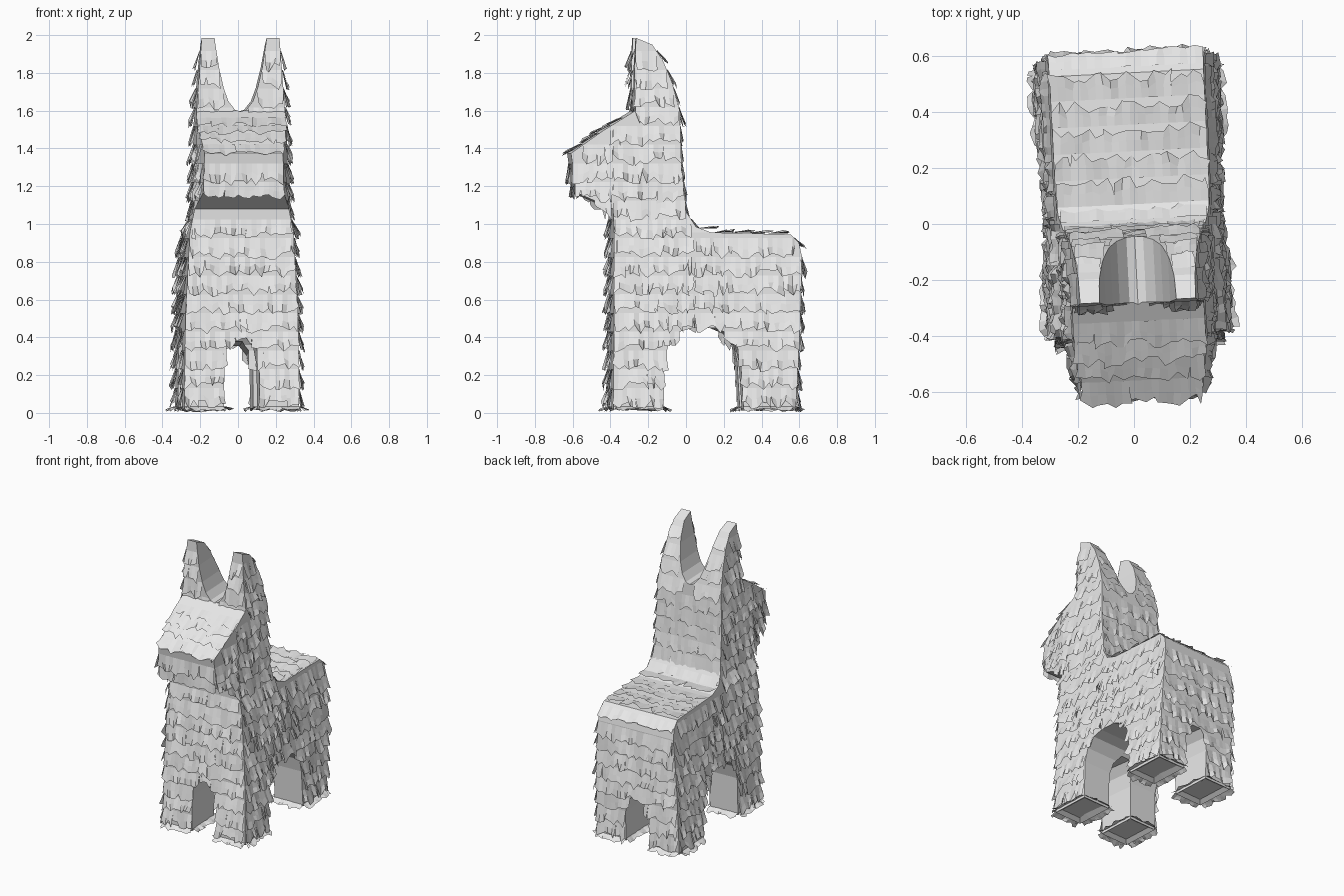
import bpy, bmesh, random
from mathutils import Vector
from mathutils.bvhtree import BVHTree

random.seed(4)
cube = bpy.data.objects.get("Cube")
if cube:
    bpy.data.objects.remove(cube)

paper = bpy.data.materials.new("grey paper")
paper.use_nodes = True
grey = (0.8, 0.8, 0.8, 1)
paper.diffuse_color = grey
paper.node_tree.nodes["Principled BSDF"].inputs["Base Color"].default_value = grey
TURN = 0.05  # the animal stands slightly turned


def add_object(name, bm):
    mesh = bpy.data.meshes.new(name)
    bm.to_mesh(mesh)
    bm.free()
    mesh.materials.append(paper)
    ob = bpy.data.objects.new(name, mesh)
    ob.rotation_euler.z = TURN
    bpy.context.collection.objects.link(ob)
    return ob


def prism(points, place, lo, hi):
    """Closed prism: place(u, v, w) maps the profile and depth to a position."""
    bm = bmesh.new()
    ends = [[bm.verts.new(place(u, v, w)) for u, v in points] for w in (lo, hi)]
    count = len(points)
    for ring in ends:
        bm.faces.new(ring)
    for i in range(count):
        j = (i + 1) % count
        bm.faces.new((ends[0][i], ends[0][j], ends[1][j], ends[1][i]))
    bmesh.ops.recalc_face_normals(bm, faces=bm.faces)
    return bm


def slice_at(bm, co, no):
    geom = bm.verts[:] + bm.edges[:] + bm.faces[:]
    cut = bmesh.ops.bisect_plane(bm, geom=geom, plane_co=co, plane_no=no)["geom_cut"]
    return [g for g in cut if isinstance(g, bmesh.types.BMEdge)]


def lerp_table(table, z):
    for (z0, a), (z1, b) in zip(table, table[1:]):
        if z <= z1:
            return a + (b - a) * (z - z0) / (z1 - z0)
    return table[-1][1]


# Body: side profile as (y, z), with the arch between front and back legs
profile = [
    (-0.40, 0.02), (-0.135, 0.02), (-0.13, 0.28), (-0.105, 0.37), (-0.05, 0.43),
    (0.02, 0.45), (0.14, 0.45), (0.21, 0.42), (0.255, 0.36), (0.275, 0.27),
    (0.29, 0.02), (0.565, 0.02), (0.59, 0.5), (0.60, 0.83), (0.585, 0.9),
    (0.54, 0.945), (0.12, 0.955), (0.04, 0.985), (-0.01, 1.06), (-0.035, 1.3),
    (-0.045, 1.6), (-0.085, 1.75), (-0.135, 1.87), (-0.19, 1.95), (-0.275, 1.985),
    (-0.285, 1.8), (-0.28, 1.6), (-0.45, 1.495), (-0.62, 1.375), (-0.59, 1.165),
    (-0.40, 1.08), (-0.395, 0.95),
]
bm = prism(profile, lambda y, z, x: (x, y, z), -1, 1)
bmesh.ops.triangulate(bm, faces=bm.faces)
for z in (0.5, 0.955, 1.08, 1.6):
    slice_at(bm, (0, 0, z), (0, 0, 1))
slice_at(bm, (0, -0.4, 0), (0, 1, 0))

# Taper the width with height, and narrow the muzzle
widths = [(0, 0.305), (0.5, 0.3), (0.955, 0.275), (1.08, 0.25), (1.6, 0.235), (2, 0.205)]
for v in bm.verts:
    muzzle = max(0, min(1, (-0.4 - v.co.y) / 0.2))
    v.co.x *= lerp_table(widths, v.co.z) * (1 - 0.14 * muzzle)
bmesh.ops.triangulate(bm, faces=bm.faces)
body = add_object("body", bm)

# Arch between left and right legs, lower towards the back
arch = [(-0.095, -0.1), (0.095, -0.1), (0.092, 0.27), (0.075, 0.37), (0.035, 0.43),
        (-0.035, 0.43), (-0.075, 0.37), (-0.092, 0.27)]
leg_gap = add_object("leg_gap_cutter", prism(
    arch, lambda x, z, y: (x, y, z * (0.92 - 0.17 * y)), -0.8, 0.8))

# Rounded notch between the ears
side = [(0.03, 1.605), (0.065, 1.65), (0.09, 1.72), (0.115, 1.83), (0.135, 1.96), (0.15, 2.1)]
notch = [(0, 1.595)] + side + [(-x, z) for x, z in reversed(side)]
ear_gap = add_object("ear_gap_cutter", prism(notch, lambda x, z, y: (x, y, z), -0.8, 0.8))

for cutter in (leg_gap, ear_gap):
    cutter.hide_render = True
    cutter.hide_viewport = True
    mod = body.modifiers.new("cut", "BOOLEAN")
    mod.operation = "DIFFERENCE"
    mod.solver = "EXACT"
    mod.object = cutter
bpy.context.view_layer.update()
cut_mesh = bpy.data.meshes.new_from_object(
    body.evaluated_get(bpy.context.evaluated_depsgraph_get()))
body.modifiers.clear()
body.data = cut_mesh
for cutter in (leg_gap, ear_gap):
    bpy.data.objects.remove(cutter)

# Recessed soles
bm = bmesh.new()
bm.from_mesh(cut_mesh)
bmesh.ops.remove_doubles(bm, verts=bm.verts, dist=0.0005)
soles = [f for f in bm.faces if f.normal.z < -0.9 and f.calc_center_median().z < 0.03]
bmesh.ops.inset_region(bm, faces=soles, thickness=0.04, depth=-0.02)
bm.to_mesh(cut_mesh)
bm.normal_update()
tree = BVHTree.FromBMesh(bm)


def fringe_row(out, co, no, accept, tip, slack=0.038, cell=0.027):
    """Crumpled paper strip with a torn hem, where a plane crosses the body."""
    sliced = bm.copy()
    edges = slice_at(sliced, co, no)
    sliced.normal_update()
    for e in edges:
        if not e.link_faces or e.calc_length() < 0.006:
            continue
        n = e.link_faces[0].normal.copy()
        a, b = (v.co.copy() for v in e.verts)
        if not accept(n, (a + b) / 2):
            continue
        count = max(1, round((b - a).length / cell))
        previous = None
        for i in range(count + 1):
            top = a.lerp(b, i / count) + n * random.uniform(0.001, 0.006)
            drop = tip(n)
            # Shorten paper that would hang free below an edge
            while tree.find_nearest(top + drop)[3] > slack:
                drop *= 0.7
            shift = (b - a).normalized() * random.uniform(-0.01, 0.01)
            column = [top, top + drop * 0.55, top + drop + shift]
            for c in column:
                c.z = max(c.z, 0.001)
            current = [out.verts.new(c) for c in column]
            if previous:
                for j in range(2):
                    out.faces.new((previous[j], current[j], current[j + 1], previous[j + 1]))
            previous = current
    sliced.free()


def outside(n, c):
    """Leave the leg arches, ear notch and underside bare."""
    return -0.5 < n.z < 0.95 and tree.ray_cast(c + n * 0.01, n)[0] is None


def hang(n):
    """Paper droops down the surface, lying flatter on the neck and snout."""
    down = Vector((0, 0, -1))
    down = (down - n * down.dot(n)).normalized()
    flat = n.z > 0.6 or (n.z > 0 and n.y > 0.3)
    flare = random.uniform(0.01, 0.034) * (0.4 if flat else 1)
    return down * random.uniform(0.065, 0.115) + n * flare


# Hanging rows over the legs, body, head and ears
out = bmesh.new()
row = 0.133
while row < 1.97:
    fringe_row(out, (0, 0, row), (0, 0, 1), outside, hang)
    row += 0.099
for z in (1.48, 1.56):
    fringe_row(out, (0, 0, z), (0, 0, 1), lambda n, c: outside(n, c) and n.z > 0.6, hang)
add_object("hanging_fringe", out)

# Rows lying along the back
out = bmesh.new()
for i in range(6):
    fringe_row(out, (0, 0.07 + i * 0.095, 0), (0, 1, 0),
               lambda n, c: n.z > 0.75 and c.z < 1.1,
               lambda n: Vector((0, random.uniform(0.05, 0.1), 0)) + n * random.uniform(0, 0.015))
add_object("back_fringe", out)

# Paper flaps splayed around the feet
out = bmesh.new()
fringe_row(out, (0, 0, 0.035), (0, 0, 1), lambda n, c: abs(n.z) < 0.5,
           lambda n: n * random.uniform(0.025, 0.05) - Vector((0, 0, random.uniform(0.01, 0.03))),
           slack=0.06)
add_object("foot_fringe", out)
bm.free()
